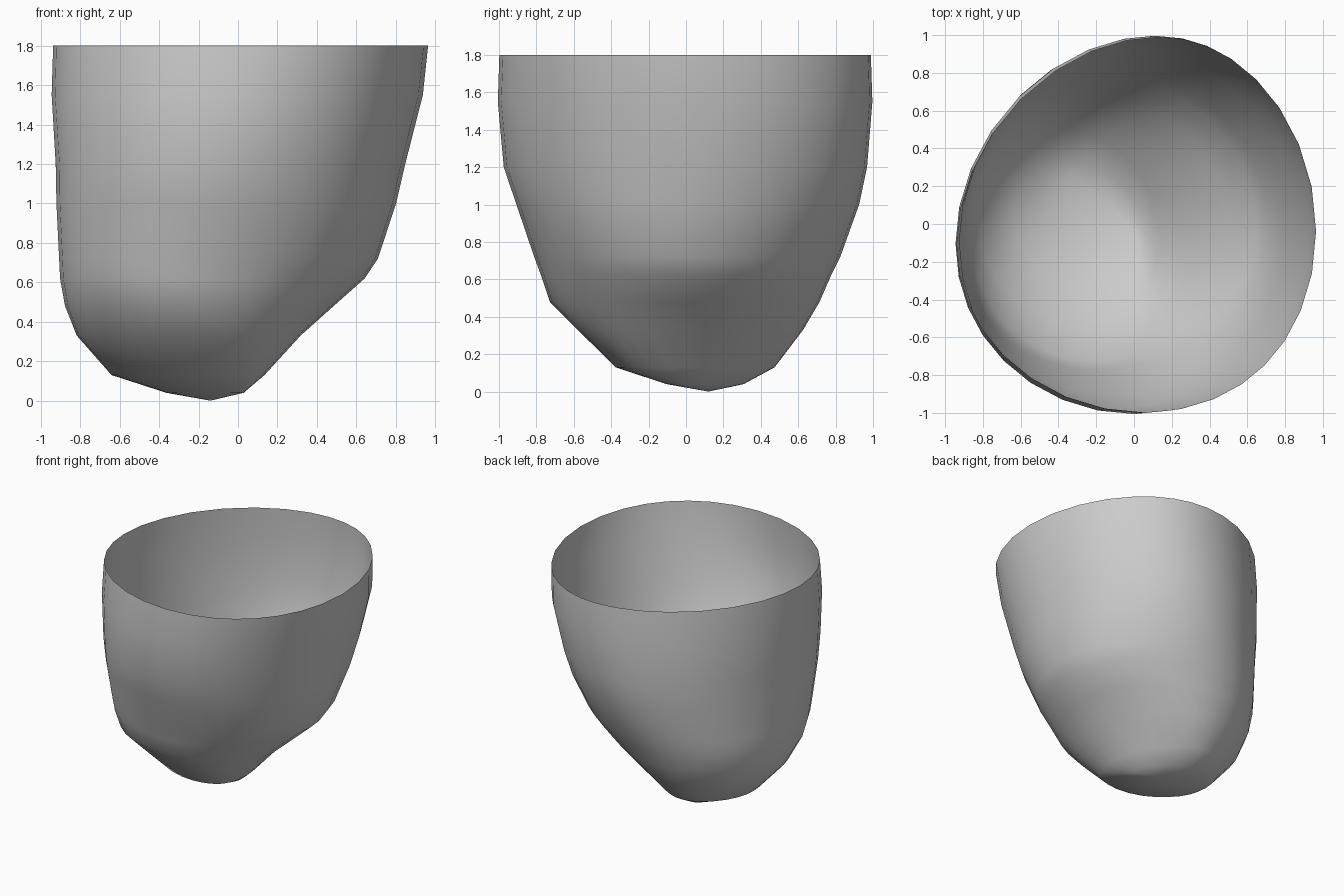
import bpy, bmesh
from math import cos, sin, pi

cube = bpy.data.objects.get("Cube")
if cube:
    bpy.data.objects.remove(cube, do_unlink=True)

SIDES = 32
DAMPING = (1, 1, 1, 0.7)

# Each level: height, then reach towards eight compass directions from +x, anticlockwise
LEVELS = [
    (1.8, (.945, 1.01, .985, .89, .935, .99, .98, 1.04)),
    (1.55, (.93, 1.0, 1.0, .9, .95, 1.0, 1.0, .99)),
    (1.2, (.85, .92, .975, .9, .93, .99, .975, .89)),
    (1.0, (.8, .86, .93, .89, .92, .97, .9, .84)),
    (.72, (.715, .73, .83, .875, .905, .92, .81, .72)),
    (.62, (.65, .66, .78, .865, .9, .9, .775, .66)),
    (.48, (.48, .55, .71, .84, .87, .86, .72, .58)),
    (.33, (.3, .41, .62, .77, .81, .74, .56, .47)),
    (.13, (.13, .22, .48, .61, .645, .53, .37, .27)),
    (.04, (.03, .1, .31, .43, .36, .23, .1, .05)),
]


def outline(reach, sides):
    """Smooth closed curve that touches the eight given tangent lines."""
    points = []
    for i in range(sides):
        a = 2 * pi * i / sides
        h = slope = 0
        for k, damp in enumerate(DAMPING):
            scale = damp / 4 if k else 1 / 8
            c = scale * sum(r * cos(k * j * pi / 4) for j, r in enumerate(reach))
            s = scale * sum(r * sin(k * j * pi / 4) for j, r in enumerate(reach))
            h += c * cos(k * a) + s * sin(k * a)
            slope += k * (s * cos(k * a) - c * sin(k * a))
        points.append((h * cos(a) - slope * sin(a), h * sin(a) + slope * cos(a)))
    return points


# Matte grey material
grey = bpy.data.materials.new("plain grey")
grey.use_nodes = True
colour = (.6, .6, .6, 1)
grey.diffuse_color = colour
shader = grey.node_tree.nodes["Principled BSDF"]
shader.inputs["Base Color"].default_value = colour
shader.inputs["Roughness"].default_value = .8

# Open, thin-walled cup lofted from the rim down to the base
bm = bmesh.new()
rings = [[bm.verts.new((x, y, z)) for x, y in outline(reach, SIDES)]
         for z, reach in LEVELS]
for upper, lower in zip(rings, rings[1:]):
    for i in range(SIDES):
        j = (i + 1) % SIDES
        bm.faces.new((upper[i], lower[i], lower[j], upper[j]))

# Rounded base
base = bm.verts.new((-.14, .12, 0))
for i in range(SIDES):
    bm.faces.new((rings[-1][i], base, rings[-1][(i + 1) % SIDES]))
for face in bm.faces:
    face.smooth = True

mesh = bpy.data.meshes.new("cup_shell")
bm.to_mesh(mesh)
bm.free()
mesh.materials.append(grey)
shell = bpy.data.objects.new("cup_shell", mesh)
bpy.context.collection.objects.link(shell)
